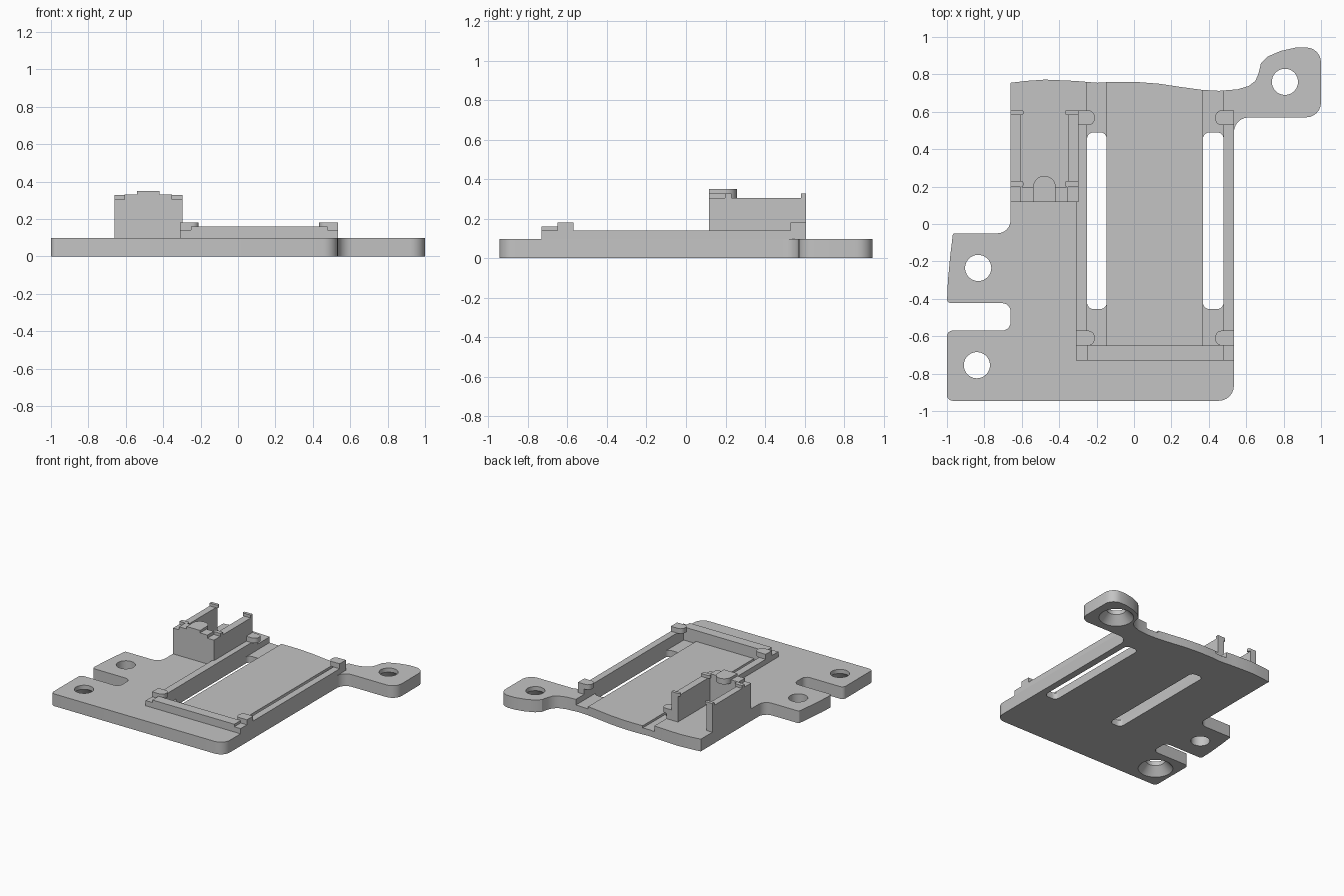
import bpy, bmesh, math
from mathutils import Vector

if "Cube" in bpy.data.objects:
    bpy.data.objects.remove(bpy.data.objects["Cube"])

grey = bpy.data.materials.new("plain grey")
grey.diffuse_color = (0.55, 0.55, 0.55, 1)
grey.use_nodes = True
grey.node_tree.nodes["Principled BSDF"].inputs["Base Color"].default_value = grey.diffuse_color
CENTRE = (.004, -.005, 0)  # centres the whole model


def rounded(corners, steps=6):
    """Outline from (x, y, radius) corners, with each corner turned into an arc."""
    pts, n = [], len(corners)
    for i, (x, y, r) in enumerate(corners):
        p = Vector((x, y))
        if r == 0:
            pts.append(p)
            continue
        a = (Vector(corners[i - 1][:2]) - p).normalized()
        b = (Vector(corners[(i + 1) % n][:2]) - p).normalized()
        half = a.angle(b) / 2
        mid = p + (a + b).normalized() * (r / math.sin(half))
        s, e = p + a * (r / math.tan(half)) - mid, p + b * (r / math.tan(half)) - mid
        turn = math.atan2(s.x * e.y - s.y * e.x, s.dot(e))
        for k in range(steps + 1):
            t = turn * k / steps
            pts.append(mid + Vector((s.x * math.cos(t) - s.y * math.sin(t),
                                     s.x * math.sin(t) + s.y * math.cos(t))))
    return pts


def prism(name, pts, z0, z1):
    bm = bmesh.new()
    face = bm.faces.new([bm.verts.new((p[0], p[1], z0)) for p in pts])
    out = bmesh.ops.extrude_face_region(bm, geom=[face])
    for v in out["geom"]:
        if isinstance(v, bmesh.types.BMVert):
            v.co.z = z1
    bmesh.ops.recalc_face_normals(bm, faces=bm.faces)
    return finish(name, bm)


def finish(name, bm):
    bmesh.ops.translate(bm, verts=bm.verts, vec=CENTRE)
    me = bpy.data.meshes.new(name)
    bm.to_mesh(me)
    bm.free()
    me.materials.append(grey)
    ob = bpy.data.objects.new(name, me)
    bpy.context.collection.objects.link(ob)
    return ob


def box(name, x0, x1, y0, y1, z0, z1, r=0):
    """Box with optionally rounded vertical edges."""
    return prism(name, rounded([(x0, y0, r), (x1, y0, r), (x1, y1, r), (x0, y1, r)]), z0, z1)


def cone(name, x, y, r0, r1, z0, z1):
    bm = bmesh.new()
    bmesh.ops.create_cone(bm, cap_ends=True, segments=40, radius1=r0, radius2=r1, depth=z1 - z0)
    bmesh.ops.translate(bm, verts=bm.verts, vec=(x, y, (z0 + z1) / 2))
    return finish(name, bm)


def clip(name, x_out, x_in, y0, y1, z0, z1):
    """Small retaining clip with a round inner end."""
    r = (y1 - y0) * 0.45
    c = [(x_out, y0, 0), (x_in, y0, r), (x_in, y1, r), (x_out, y1, 0)]
    return prism(name, rounded(c), z0, z1)


def smooth(ob):
    bpy.ops.object.select_all(action='DESELECT')
    ob.select_set(True)
    bpy.context.view_layer.objects.active = ob
    bpy.ops.object.shade_smooth_by_angle(angle=math.radians(30))


# base plate with ear, side tabs and wavy rear edge
TOP = .098
plate = prism("base_plate", rounded([
    (-1.004, -.94, .03), (.53, -.94, .08), (.53, .575, .08), (.996, .575, .08), (.996, .95, .08),
    (.86, .948, 0), (.78, .93, 0), (.71, .90, 0), (.675, .865, 0), (.662, .81, 0),
    (.645, .77, 0), (.61, .743, 0), (.55, .725, 0), (.45, .717, 0), (.36, .722, 0),
    (.25, .737, 0), (.13, .755, 0), (0, .765, 0), (-.12, .765, 0), (-.2, .76, 0),
    (-.32, .77, 0), (-.48, .777, 0), (-.58, .77, 0), (-.664, .76, 0),
    (-.664, -.045, .07), (-.972, -.045, .012), (-.987, -.17, 0), (-.999, -.3, 0),
    (-1.004, -.418, .02), (-.664, -.418, .045), (-.664, -.565, .045),
    (-1.004, -.565, .03)]), 0, TOP)

# recessed bed, grooves, slots and screw holes
cutters = [box("bed_cutter", -.255, .475, -.65, .9, .07, .2)]
for x0, x1 in ((-.255, -.15), (.365, .475)):
    cutters.append(box("groove_cutter", x0, x1, -.65, .9, .052, .2))
    cutters.append(box("slot_cutter", x0, x1, -.45, .495, -.1, .2, .035))
for x, y, sunk in ((.803, .765, True), (-.837, -.23, False), (-.844, -.75, True)):
    cutters.append(cone("hole_cutter", x, y, .07, .07, -.1, .2))
    if sunk:
        cutters.append(cone("countersink_cutter", x, y, .141, .07, -.015, .065))
for c in cutters:
    m = plate.modifiers.new("cut", 'BOOLEAN')
    m.operation, m.solver, m.object = 'DIFFERENCE', 'EXACT', c
bpy.context.view_layer.update()
cut_mesh = bpy.data.meshes.new_from_object(
    plate.evaluated_get(bpy.context.evaluated_depsgraph_get()))
plate.modifiers.clear()
plate.data = cut_mesh
for c in cutters:
    bpy.data.objects.remove(c)
smooth(plate)

# board holder: rails, front bar and corner clips
box("left_rail", -.313, -.255, -.725, .613, TOP, .14)
box("right_rail", .475, .53, -.725, .613, TOP, .14)
box("front_bar", -.255, .475, -.725, -.645, TOP, .16)
for y in (-.645, .533):
    smooth(clip("left_rail_clip", -.313, -.214, y, y + .08, .14, .18))
    smooth(clip("right_rail_clip", .53, .43, y, y + .08, .14, .18))

# upright connector holder, open at the back
box("holder_front_wall", -.61, -.358, .122, .203, TOP, .33)
for name, out, inn, tip in (("left", -.664, -.61, -.594), ("right", -.30, -.358, -.374)):
    box(f"holder_{name}_wall", min(out, inn), max(out, inn), .122, .613, TOP, .305)
    smooth(clip(f"holder_{name}_rear_clip", out, tip, .588, .613, .305, .328))
    smooth(clip(f"holder_{name}_front_clip", out, tip, .203, .235, .305, .328))
tab = [(-.543, .122, 0), (-.423, .122, 0), (-.423, .262, .059), (-.543, .262, .059)]
smooth(prism("holder_tab", rounded(tab, 10), .305, .35))
